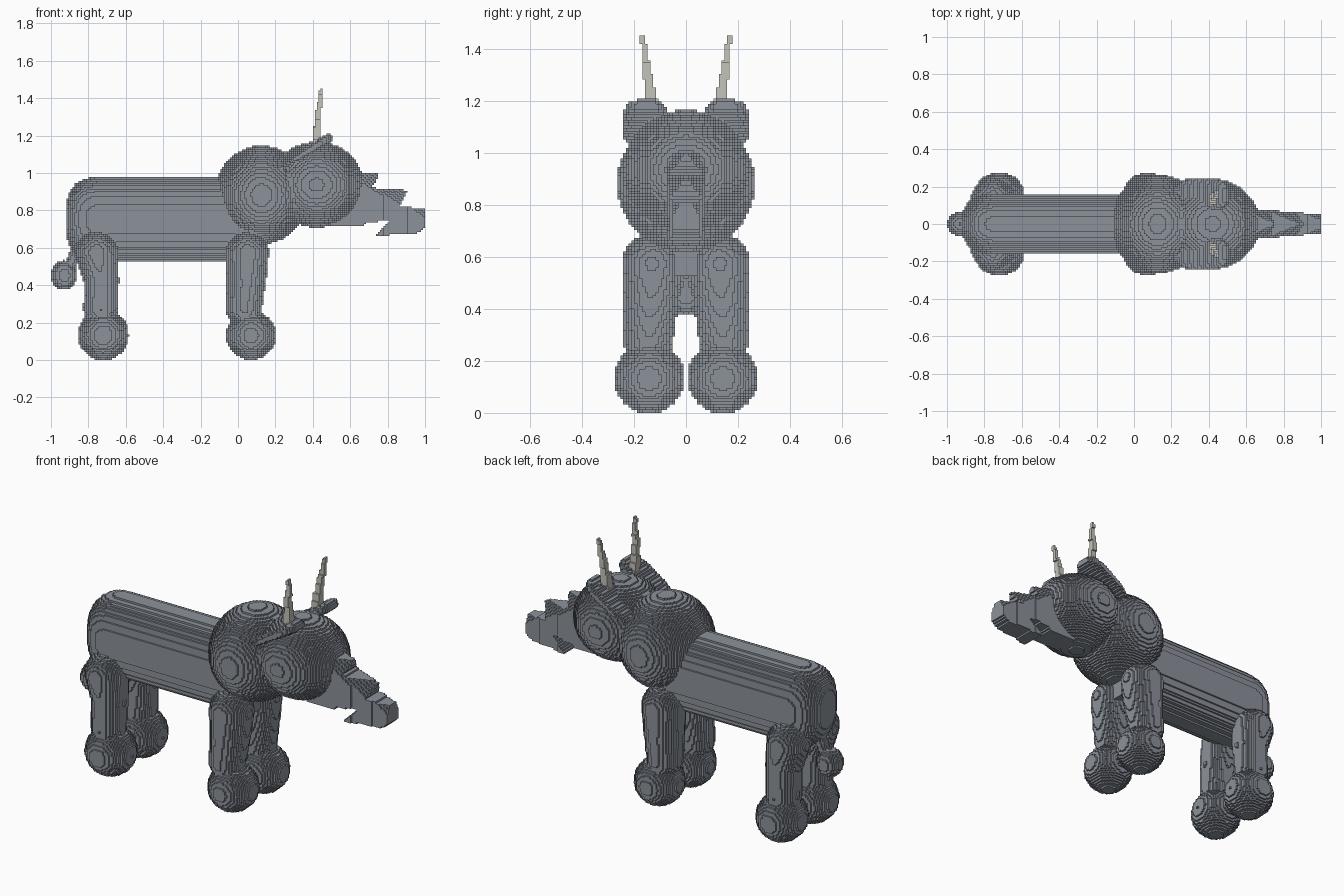
import bpy
import bmesh
import math
from mathutils import Vector

cube = bpy.data.objects.get("Cube")
if cube:
    bpy.data.objects.remove(cube, do_unlink=True)

V = 2 / 190          # edge length of one block
parts = []           # (name, material, cells)
owner = {}           # cell -> index of the part it belongs to


def material(name, rgb):
    m = bpy.data.materials.new(name)
    m.use_nodes = True
    m.diffuse_color = (*rgb, 1)
    bsdf = m.node_tree.nodes["Principled BSDF"]
    bsdf.inputs["Base Color"].default_value = (*rgb, 1)
    bsdf.inputs["Roughness"].default_value = 0.9
    return m


slate = material("slate_grey", (0.262, 0.287, 0.328))
bone = material("pale_bone", (0.546, 0.539, 0.491))


def add_part(name, mat, low, high, inside):
    """Fill every block inside the bounds whose centre passes the test."""
    spans = [range(math.floor(a / V) - 1, math.ceil(b / V) + 1) for a, b in zip(low, high)]
    cells = []
    for i in spans[0]:
        for j in spans[1]:
            for k in spans[2]:
                if k >= 0 and (i, j, k) not in owner:
                    if inside((i + 0.5) * V, (j + 0.5) * V, (k + 0.5) * V):
                        owner[i, j, k] = len(parts)
                        cells.append((i, j, k))
    parts.append((name, mat, cells))


def ellipsoid(name, mat, c, r):
    def inside(x, y, z):
        return ((x - c[0]) / r[0]) ** 2 + ((y - c[1]) / r[1]) ** 2 + ((z - c[2]) / r[2]) ** 2 <= 1
    add_part(name, mat, [a - b for a, b in zip(c, r)], [a + b for a, b in zip(c, r)], inside)


def limb(name, mat, joints, square=False):
    """Tapered chain through joints given as (x, y, z, radius)."""
    links = []
    for a, b in zip(joints, joints[1:]):
        d = [q - p for p, q in zip(a, b)]
        links.append((a, d, d[0] ** 2 + d[1] ** 2 + d[2] ** 2))

    def inside(x, y, z):
        for a, d, dd in links:
            px, py, pz = x - a[0], y - a[1], z - a[2]
            t = min(1, max(0, (px * d[0] + py * d[1] + pz * d[2]) / dd))
            r = a[3] + t * d[3]
            px, py, pz = px - t * d[0], py - t * d[1], pz - t * d[2]
            if square:
                if max(abs(px), abs(py), abs(pz)) <= r:
                    return True
            elif px * px + py * py + pz * pz <= r * r:
                return True
        return False
    low = [min(j[n] - j[3] for j in joints) for n in range(3)]
    high = [max(j[n] + j[3] for j in joints) for n in range(3)]
    add_part(name, mat, low, high, inside)


# Torso: rounded-oval tube with a blunt, rounded rear
def torso(x, y, z):
    t = max(0, (-0.70 - x) / 0.22)
    return (abs(y) / 0.157) ** 2.5 + (abs(z - 0.753) / 0.224) ** 2.5 + t ** 4 <= 1


add_part("torso", slate, (-0.92, -0.16, 0.52), (0.1, 0.16, 0.98), torso)

# Chest and head
ellipsoid("chest", slate, (0.125, 0, 0.883), (0.25, 0.265, 0.264))
ellipsoid("head", slate, (0.42, 0, 0.937), (0.252, 0.24, 0.23))

# Jagged muzzle: side profile with a narrowing width
PROFILE = [(0.50, 0.72), (0.67, 0.72), (0.70, 0.74), (0.81, 0.745), (0.73, 0.662),
           (0.97, 0.68), (1.0, 0.71), (1.0, 0.81), (0.865, 0.82), (0.885, 0.87),
           (0.91, 0.912), (0.715, 0.922), (0.74, 0.965), (0.752, 1.0), (0.50, 1.0)]


def muzzle(x, y, z):
    width = 0.078 - 0.026 * max(0, min(1, (x - 0.66) / 0.32))
    crown = 1.0 - 0.52 * max(0, x - 0.64)
    width -= 0.03 * max(0, 1 - (crown - z) / 0.05)
    if abs(y) > width:
        return False
    hit = False
    for (x0, z0), (x1, z1) in zip(PROFILE, PROFILE[1:] + PROFILE[:1]):
        if (z0 > z) != (z1 > z) and x < x0 + (z - z0) * (x1 - x0) / (z1 - z0):
            hit = not hit
    return hit


add_part("muzzle", slate, (0.5, -0.08, 0.66), (1.0, 0.08, 1.0), muzzle)

# Ears: thin rounded plates that slant up towards the front
along = Vector((0.27, 0, 0.165)).normalized()


def ear_test(side):
    def inside(x, y, z):
        dx, dz = x - 0.365, z - 1.112
        u = dx * along.x + dz * along.z
        w = dz * along.x - dx * along.z
        thick = 0.016 + 0.016 * max(0, u / 0.16)
        return (abs(u) / 0.162) ** 3 + (abs(y - side * 0.155) / 0.09) ** 3 + (abs(w) / thick) ** 4 <= 1
    return inside


LEGS = {
    "front": ((0.07, 0.142, 0.132, 0.133),
              [(0.05, 0.13, 0.573, 0.116), (0.045, 0.135, 0.43, 0.106), (0.033, 0.145, 0.27, 0.094)]),
    "rear": ((-0.72, 0.142, 0.134, 0.136),
             [(-0.755, 0.13, 0.573, 0.116), (-0.73, 0.14, 0.43, 0.094), (-0.735, 0.145, 0.27, 0.092)]),
}

for label, s in (("left", 1), ("right", -1)):
    # The model faces +x along its length, sides are named by the sign of y
    centre = s * 0.155
    add_part(f"{label}_ear", slate, (0.2, centre - 0.09, 0.99), (0.53, centre + 0.09, 1.22), ear_test(s))
    limb(f"{label}_horn", bone,
         [(0.42, s * 0.115, 1.12, 0.026), (0.424, s * 0.137, 1.22, 0.022),
          (0.43, s * 0.15, 1.32, 0.015), (0.447, s * 0.167, 1.445, 0.009)], square=True)
    for end, (foot, joints) in LEGS.items():
        x, y, z, r = foot
        ellipsoid(f"{label}_{end}_foot", slate, (x, s * y, z), (r, r, r))
        limb(f"{label}_{end}_leg", slate, [(a, s * b, c, d) for a, b, c, d in joints])

# Tail: short strand ending in a ball
limb("tail", slate, [(-0.85, 0, 0.62, 0.03), (-0.89, 0, 0.52, 0.03)])
ellipsoid("tail_ball", slate, (-0.93, 0, 0.453), (0.07, 0.065, 0.079))

# Outer faces of a block: neighbour direction and corner offsets
SIDES = []
for axis in range(3):
    for sign in (0, 1):
        ring = []
        for a, b in ((0, 0), (1, 0), (1, 1), (0, 1)):
            c = [0, 0, 0]
            c[axis], c[(axis + 1) % 3], c[(axis + 2) % 3] = sign, a, b
            ring.append(tuple(c))
        step = [0, 0, 0]
        step[axis] = 2 * sign - 1
        SIDES.append((tuple(step), ring if sign else ring[::-1]))

# Skin each part, leaving out faces buried between blocks
for name, mat, cells in parts:
    bm = bmesh.new()
    verts = {}
    for i, j, k in cells:
        for (di, dj, dk), ring in SIDES:
            if (i + di, j + dj, k + dk) in owner:
                continue
            corners = []
            for a, b, c in ring:
                key = (i + a, j + b, k + c)
                if key not in verts:
                    verts[key] = bm.verts.new((key[0] * V, key[1] * V, key[2] * V))
                corners.append(verts[key])
            bm.faces.new(corners)
    mesh = bpy.data.meshes.new(name)
    bm.to_mesh(mesh)
    bm.free()
    mesh.materials.append(mat)
    bpy.context.collection.objects.link(bpy.data.objects.new(name, mesh))
